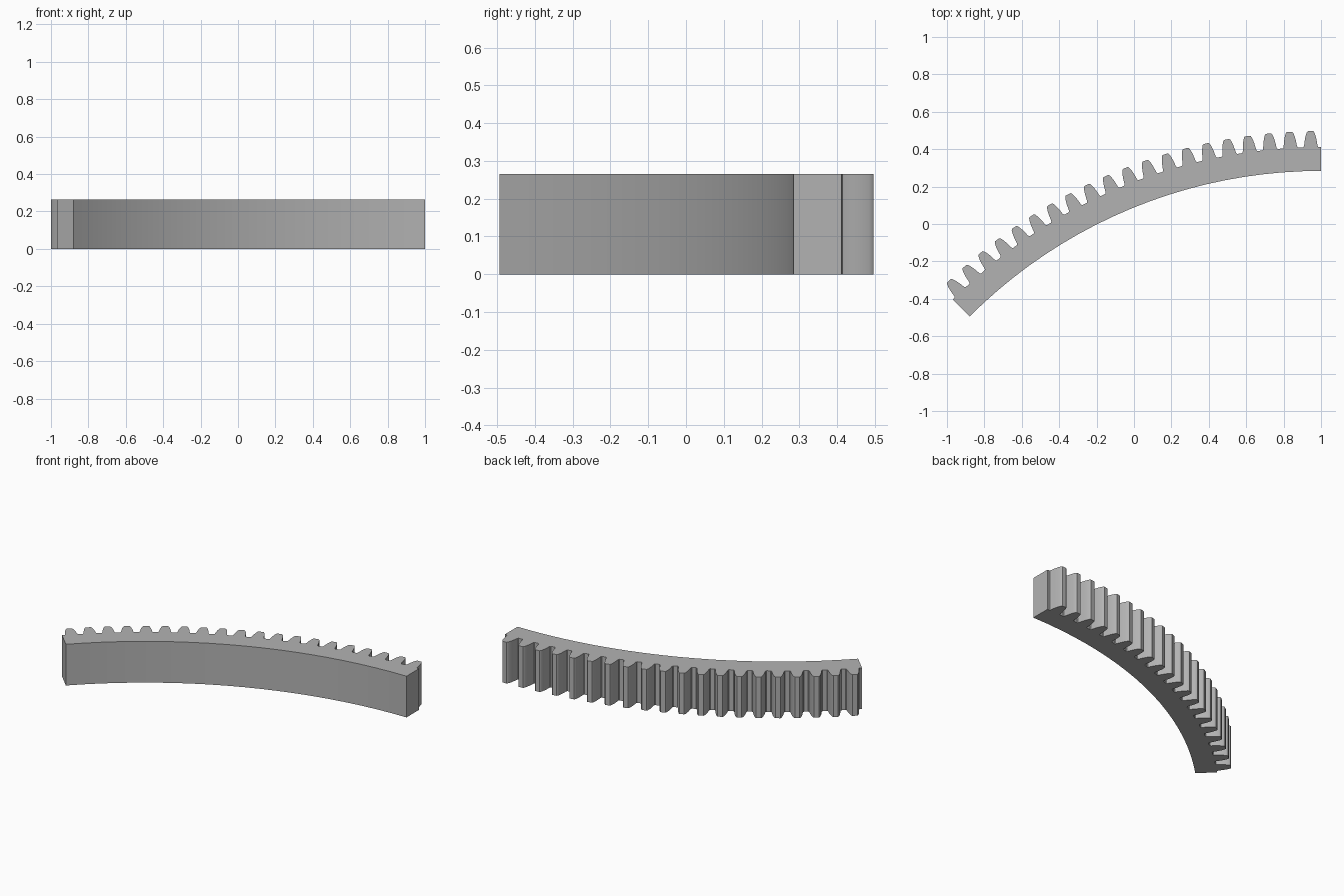
import bpy, bmesh, math
from mathutils import Vector

cube = bpy.data.objects.get("Cube")
if cube:
    bpy.data.objects.remove(cube, do_unlink=True)

# Ring segment dimensions
CENTRE = Vector((1.0, -2.373, 0.0))
INNER, ROOT = 2.657, 2.784
HEIGHT = 0.265
SWEEP = math.radians(45)
TEETH = 20
PITCH = SWEEP / TEETH

# Half tooth: (half width, radius) from root fillet up to the rounded tip
FLANK = [(0.042, ROOT), (0.038, 2.787), (0.0355, 2.795), (0.0335, 2.81),
         (0.0305, 2.828), (0.0265, 2.845), (0.022, 2.858), (0.0185, 2.866),
         (0.014, 2.870)]


def polar(radius, angle):
    """Point on the ring, the angle running from +y towards -x."""
    return CENTRE + Vector((-math.sin(angle), math.cos(angle), 0)) * radius


# Outline: toothed outer edge, then the plain inner arc back
outline = [polar(ROOT, 0)]
for i in range(TEETH):
    mid = (i + 0.5) * PITCH
    outline += [polar(r, mid - w / r) for w, r in FLANK]
    outline += [polar(r, mid + w / r) for w, r in reversed(FLANK)]
outline.append(polar(ROOT, SWEEP))
outline += [polar(INNER, SWEEP * (1 - i / TEETH)) for i in range(TEETH + 1)]

# Extrude the outline into a solid
bm = bmesh.new()
face = bm.faces.new([bm.verts.new(p) for p in outline])
extruded = bmesh.ops.extrude_face_region(bm, geom=[face])
top = [g for g in extruded["geom"] if isinstance(g, bmesh.types.BMVert)]
bmesh.ops.translate(bm, verts=top, vec=(0, 0, HEIGHT))
bmesh.ops.recalc_face_normals(bm, faces=bm.faces)
mesh = bpy.data.meshes.new("gear_segment")
bm.to_mesh(mesh)
bm.free()
segment = bpy.data.objects.new("gear_segment", mesh)
bpy.context.collection.objects.link(segment)

# Plain grey material
grey = bpy.data.materials.new("grey")
grey.use_nodes = True
colour = (0.45, 0.45, 0.45, 1)
grey.diffuse_color = colour
grey.node_tree.nodes["Principled BSDF"].inputs["Base Color"].default_value = colour
mesh.materials.append(grey)

# Smooth arcs and flanks, crisp rims
bpy.ops.object.select_all(action="DESELECT")
segment.select_set(True)
bpy.context.view_layer.objects.active = segment
bpy.ops.object.shade_smooth_by_angle(angle=math.radians(30))
